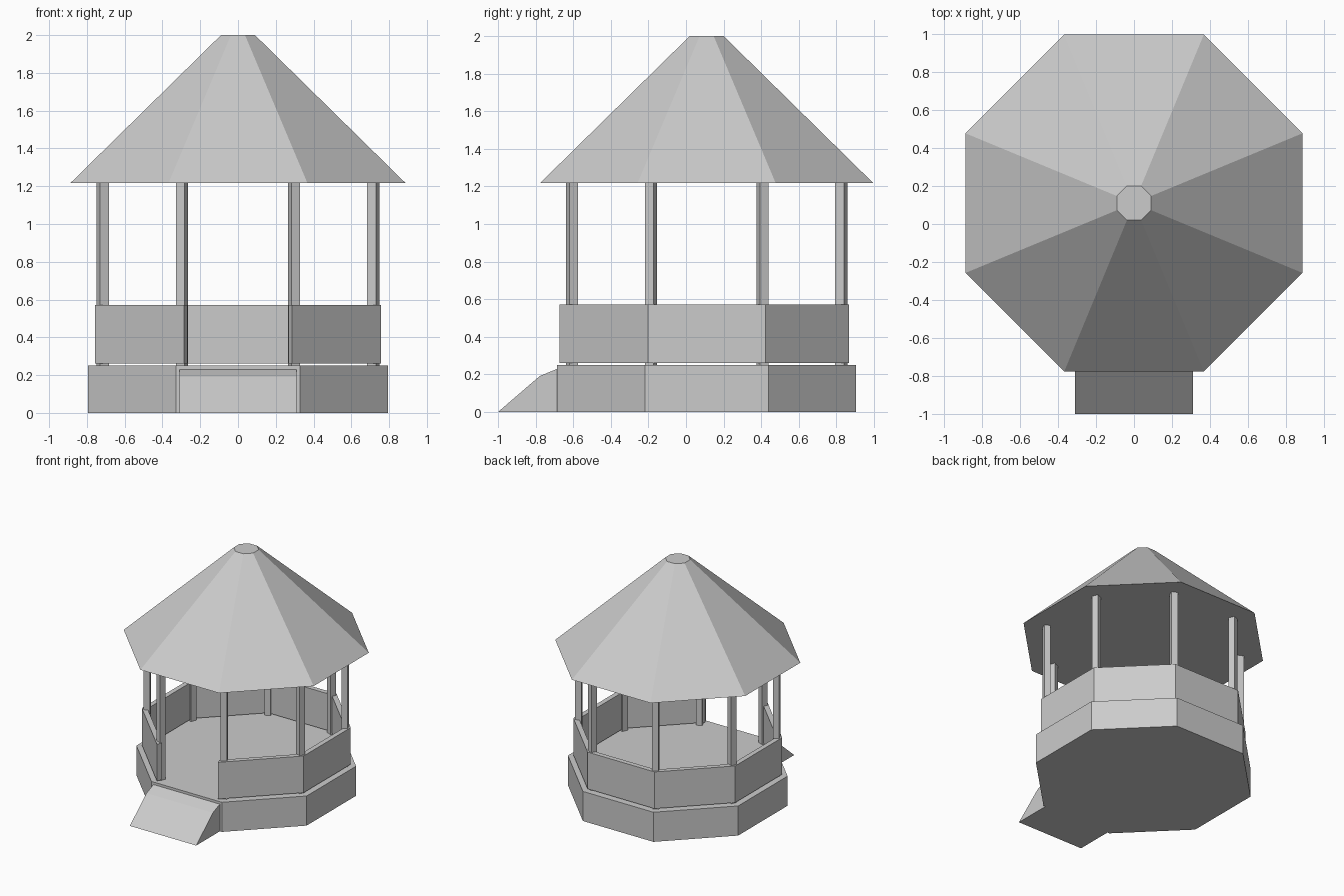
import bpy, bmesh, math
from mathutils import Matrix, Vector

cube = bpy.data.objects.get("Cube")
if cube:
    bpy.data.objects.remove(cube, do_unlink=True)

CENTRE_Y = 0.11
FLOOR, EAVES, TOP = 0.25, 1.217, 2.0
HALF = math.pi / 8

grey = bpy.data.materials.new("light grey")
grey.use_nodes = True
grey.diffuse_color = (0.6, 0.6, 0.6, 1)
grey.node_tree.nodes["Principled BSDF"].inputs["Base Color"].default_value = (0.6, 0.6, 0.6, 1)


def finish(name, bm, centre_y=CENTRE_Y):
    bmesh.ops.recalc_face_normals(bm, faces=bm.faces)
    mesh = bpy.data.meshes.new(name)
    bm.to_mesh(mesh)
    bm.free()
    mesh.materials.append(grey)
    obj = bpy.data.objects.new(name, mesh)
    obj.location.y = centre_y
    bpy.context.collection.objects.link(obj)
    return obj


def corner(i, apothem):
    """Corner i of the octagon, counted round from the front left corner."""
    a = -math.pi / 2 + HALF * (2 * i + 1)
    r = apothem / math.cos(HALF)
    return Vector((r * math.cos(a), r * math.sin(a), 0))


def octagon_solid(name, low, high, z0, z1):
    bm = bmesh.new()
    rings = [[bm.verts.new(corner(i, ap) + Vector((0, 0, z))) for i in range(8)]
             for ap, z in ((low, z0), (high, z1))]
    for ring in rings:
        bm.faces.new(ring)
    for i in range(8):
        j = (i + 1) % 8
        bm.faces.new((rings[0][i], rings[0][j], rings[1][j], rings[1][i]))
    return finish(name, bm)


# Base and roof
octagon_solid("base", 0.795, 0.795, 0, FLOOR)
octagon_solid("roof", 0.887, 0.09, EAVES, TOP)


# Low wall on seven sides, running slightly past the corners at the entrance
def wall_line(apothem):
    pts = [corner(i, apothem) for i in range(8)]
    pts[0] += (pts[0] - pts[1]).normalized() * 0.04
    pts[7] += (pts[7] - pts[6]).normalized() * 0.04
    return pts


bm = bmesh.new()
outer, inner = wall_line(0.756), wall_line(0.715)
sections = []
for o, n in zip(outer, inner):
    sections.append([bm.verts.new((p.x, p.y, z))
                     for p, z in ((o, 0.261), (o, 0.571), (n, 0.571), (n, 0.261))])
for a, b in zip(sections, sections[1:]):
    for k in range(4):
        m = (k + 1) % 4
        bm.faces.new((a[k], a[m], b[m], b[k]))
bm.faces.new(sections[0])
bm.faces.new(sections[-1])
finish("low_wall", bm)

# Square posts at the corners, each turned towards the centre
for i in range(8):
    bm = bmesh.new()
    p = corner(i, 0.716)
    place = (Matrix.Translation((p.x, p.y, (FLOOR + EAVES) / 2))
             @ Matrix.Rotation(math.atan2(p.y, p.x), 4, "Z")
             @ Matrix.Diagonal((0.05, 0.05, EAVES - FLOOR, 1)))
    bmesh.ops.create_cube(bm, size=1, matrix=place)
    finish(f"post_{i + 1}", bm)

# Entrance ramp with a gentler slope at the top
bm = bmesh.new()
profile = [(-1, 0), (-0.777, 0.192), (-0.685, 0.229), (-0.685, 0)]
side = bm.faces.new([bm.verts.new((-0.31, y, z)) for y, z in profile])
ext = bmesh.ops.extrude_face_region(bm, geom=[side], use_keep_orig=True)
bmesh.ops.translate(bm, vec=(0.62, 0, 0),
                    verts=[v for v in ext["geom"] if isinstance(v, bmesh.types.BMVert)])
finish("entrance_ramp", bm, 0)
